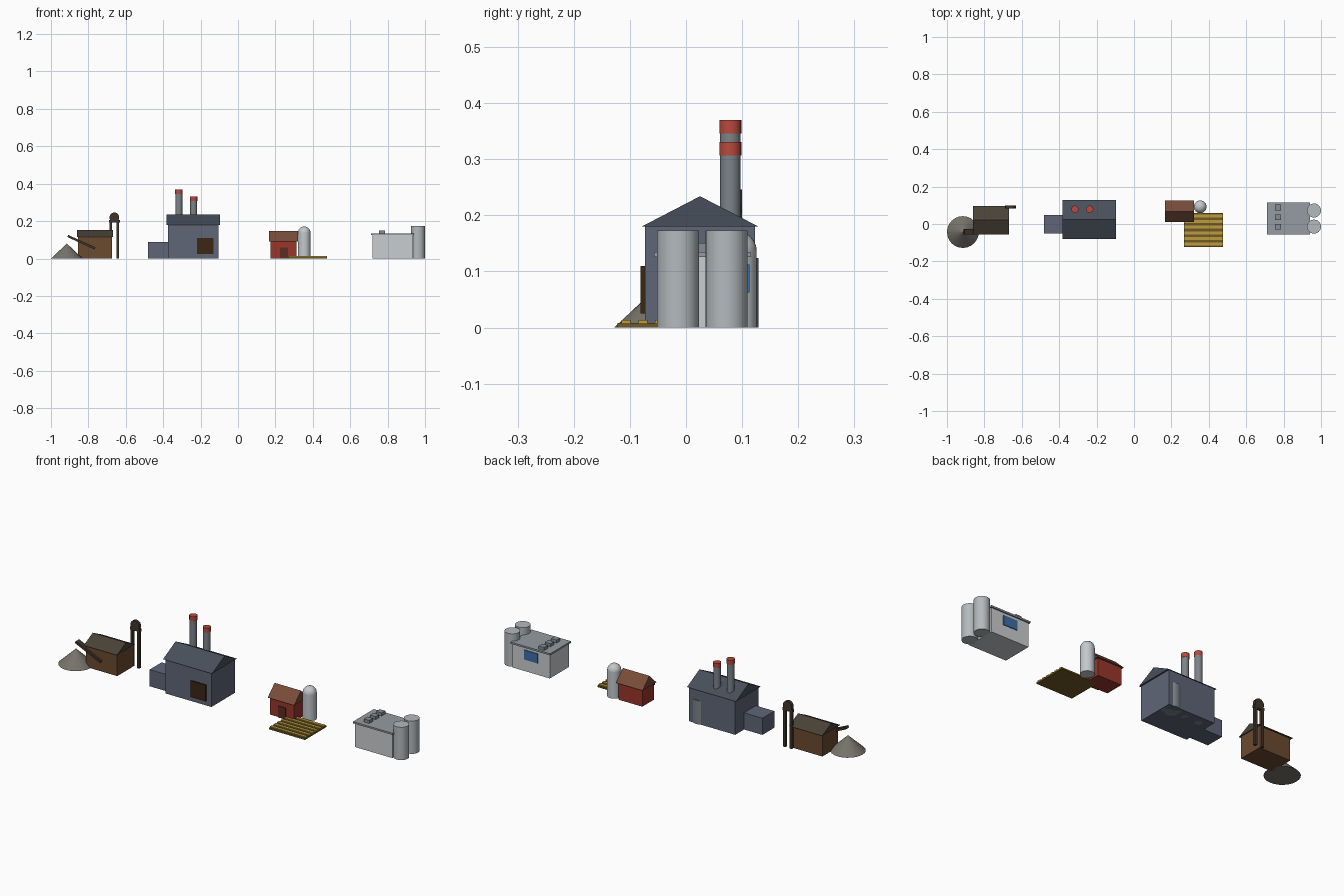
import bpy
from math import radians, pi

if "Cube" in bpy.data.objects:
    bpy.data.objects.remove(bpy.data.objects["Cube"])


def mat(name, hexcol):
    m = bpy.data.materials.new(name)
    rgb = [int(hexcol[i:i + 2], 16) / 255 for i in (0, 2, 4)]
    m.diffuse_color = [((c + 0.055) / 1.055) ** 2.4 if c > 0.04 else c / 12.92 for c in rgb] + [1]
    m.use_nodes = True
    m.node_tree.nodes["Principled BSDF"].inputs["Base Color"].default_value = m.diffuse_color
    return m


def box(name, x, y, z, m, rot_y=0):
    """Box from (min, max) ranges on each axis."""
    r = (x, y, z)
    bpy.ops.mesh.primitive_cube_add(size=1, location=[(a + b) / 2 for a, b in r], rotation=(0, rot_y, 0))
    o = bpy.context.object
    o.name = name
    o.scale = [b - a for a, b in r]
    o.data.materials.append(m)
    return o


def cyl(name, x, y, z0, z1, r, m, r2=None, smooth=True):
    bpy.ops.mesh.primitive_cone_add(vertices=24, radius1=r, radius2=r if r2 is None else r2,
                                    depth=z1 - z0, location=(x, y, (z0 + z1) / 2))
    o = bpy.context.object
    o.name = name
    o.data.materials.append(m)
    if smooth:
        bpy.ops.object.shade_smooth_by_angle(angle=radians(40))
    return o


def roof(name, x, y, z, m):
    """Solid gable roof with its ridge along x."""
    yc = (y[0] + y[1]) / 2
    verts = [(px, *p) for px in x for p in ((y[0], z[0]), (y[1], z[0]), (yc, z[1]))]
    faces = [(0, 2, 1), (3, 4, 5), (0, 1, 4, 3), (1, 2, 5, 4), (2, 0, 3, 5)]
    me = bpy.data.meshes.new(name)
    me.from_pydata(verts, [], faces)
    me.materials.append(m)
    o = bpy.data.objects.new(name, me)
    bpy.context.collection.objects.link(o)
    return o


brown = mat("mine_wall", "6B4A2F")
dark_brown = mat("mine_roof", "4A4238")
timber = mat("timber", "40342A")
rubble = mat("rubble", "77736A")
steel = mat("factory_wall", "5E6677")
slate = mat("factory_roof", "474F5A")
door_m = mat("door", "3C2612")
stack = mat("stack", "7C838A")
red = mat("red_band", "B84A3E")
barn_m = mat("barn_wall", "9A352B")
barn_roof_m = mat("barn_roof", "784C3A")
barn_door_m = mat("barn_door", "5A2E20")
white = mat("silo", "C4C8CC")
soil = mat("soil", "6F5A26")
crop = mat("crop", "BE9C3E")
lab_m = mat("lab_wall", "CACDD0")
lab_roof_m = mat("lab_roof", "959CA2")
tank_m = mat("tank", "B4BABE")
vent_m = mat("vent", "868D94")
glass = mat("glass", "3E6EA6")

# Mine: shed, spoil heap, conveyor, headframe
box("mine_shed", (-0.855, -0.673), (-0.045, 0.085), (0, 0.116), brown)
roof("mine_roof", (-0.862, -0.668), (-0.055, 0.097), (0.115, 0.153), dark_brown)
cyl("spoil_heap", -0.915, -0.043, 0, 0.08, 0.085, rubble, 0, smooth=False)
box("conveyor", (-0.917, -0.757), (-0.056, -0.028), (0.081, 0.093), timber, radians(24.5))
for i, px in enumerate((-0.68, -0.642)):
    box(f"headframe_post_{i}", (px - 0.007, px + 0.007), (0.084, 0.1), (0, 0.2), timber)
box("headframe_beam", (-0.69, -0.632), (0.084, 0.1), (0.193, 0.207), timber)
wheel = cyl("headframe_wheel", -0.661, 0.092, 0.212, 0.228, 0.026, timber)
wheel.rotation_euler.x = pi / 2

# Factory: hall, annex, door, chimneys, rear tank
box("factory_hall", (-0.373, -0.104), (-0.073, 0.123), (0, 0.181), steel)
roof("factory_roof", (-0.382, -0.096), (-0.079, 0.129), (0.18, 0.234), slate)
box("factory_annex", (-0.48, -0.37), (-0.05, 0.049), (0, 0.088), steel)
box("factory_door", (-0.22, -0.132), (-0.081, -0.07), (0.025, 0.11), door_m)
for i, (cx, top) in enumerate(((-0.316, 0.37), (-0.237, 0.331))):
    cyl(f"chimney_{i}", cx, 0.079, 0, top - 0.023, 0.0185, stack)
    cyl(f"chimney_band_{i}", cx, 0.079, top - 0.024, top, 0.0195, red)
cyl("rear_tank", -0.15, 0.084, 0, 0.124, 0.045, stack)

# Farm: barn, silo with dome, field with crop rows
box("barn", (0.173, 0.313), (0.018, 0.117), (0, 0.092), barn_m)
roof("barn_roof", (0.166, 0.32), (0.01, 0.126), (0.09, 0.146), barn_roof_m)
box("barn_door", (0.225, 0.267), (0.013, 0.03), (0, 0.06), barn_door_m)
cyl("farm_silo", 0.354, 0.092, 0, 0.137, 0.034, white)
bpy.ops.mesh.primitive_uv_sphere_add(segments=24, ring_count=12, radius=0.034, location=(0.354, 0.092, 0.137))
dome = bpy.context.object
dome.name = "farm_silo_dome"
dome.data.materials.append(white)
bpy.ops.object.shade_smooth()
box("field", (0.266, 0.476), (-0.122, 0.058), (0, 0.008), soil)
for i in range(6):
    cy = -0.107 + 0.03 * i
    box(f"crop_row_{i}", (0.267, 0.475), (cy - 0.008, cy + 0.008), (0.007, 0.013), crop)

# Processing plant: block, roof slab, vents, window, twin tanks
box("plant_block", (0.718, 0.936), (-0.05, 0.109), (0, 0.128), lab_m)
box("plant_roof_slab", (0.711, 0.942), (-0.057, 0.116), (0.126, 0.135), lab_roof_m)
for i, cy in enumerate((-0.015, 0.037, 0.088)):
    box(f"roof_vent_{i}", (0.755, 0.787), (cy - 0.015, cy + 0.015), (0.134, 0.151), vent_m)
box("plant_window", (0.787, 0.867), (0.1, 0.113), (0.062, 0.112), glass)
for i, cy in enumerate((-0.014, 0.072)):
    cyl(f"plant_tank_{i}", 0.9625, cy, 0, 0.173, 0.0375, tank_m)
